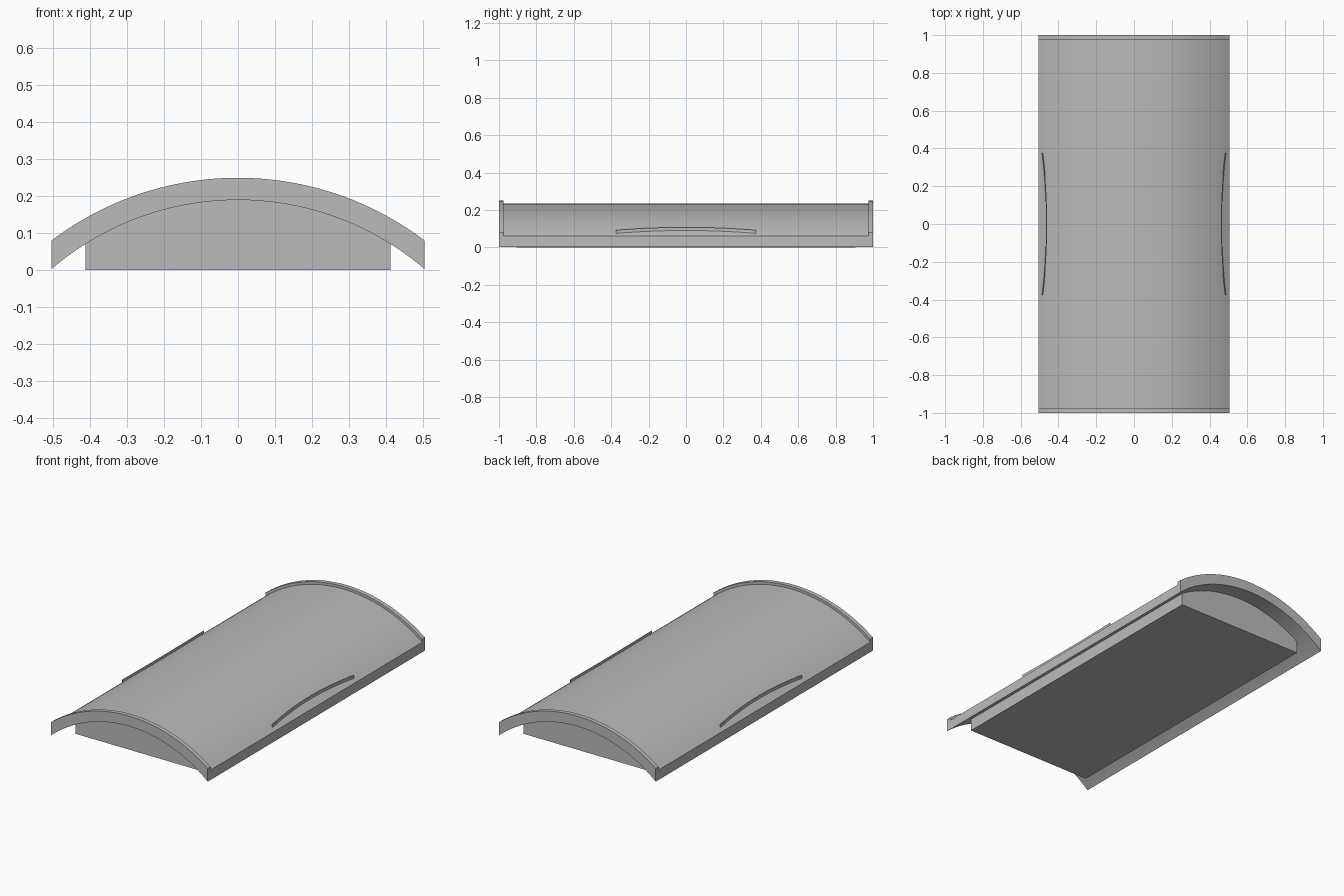
import bpy, bmesh, math

if "Cube" in bpy.data.objects:
    bpy.data.objects.remove(bpy.data.objects["Cube"])

grey = bpy.data.materials.new("plain grey")
grey.use_nodes = True
grey.diffuse_color = (0.5, 0.5, 0.5, 1)
grey.node_tree.nodes["Principled BSDF"].inputs["Base Color"].default_value = (0.5, 0.5, 0.5, 1)

CENTRE_Z = -0.585          # shared axis of all the arcs
INNER, COVER, RIM = 0.775, 0.82, 0.835
HALF_W = 0.505


def arc_z(radius, x):
    return CENTRE_Z + math.sqrt(radius * radius - x * x)


def arc(radius, half, steps=48):
    xs = [half * (2 * i / steps - 1) for i in range(steps + 1)]
    return [(x, arc_z(radius, x)) for x in xs]


def finish(name, bm):
    bmesh.ops.recalc_face_normals(bm, faces=bm.faces)
    mesh = bpy.data.meshes.new(name)
    bm.to_mesh(mesh)
    bm.free()
    obj = bpy.data.objects.new(name, mesh)
    bpy.context.collection.objects.link(obj)
    mesh.materials.append(grey)
    bpy.ops.object.select_all(action="DESELECT")
    obj.select_set(True)
    bpy.context.view_layer.objects.active = obj
    bpy.ops.object.shade_smooth_by_angle(angle=math.radians(30))
    return obj


def loft(name, lower, upper):
    """Closed solid from matching rows of (front, back) point pairs."""
    bm = bmesh.new()
    rings = [[bm.verts.new(p) for p in (*lo, *reversed(up))]
             for lo, up in zip(lower, upper)]
    for a, b in zip(rings, rings[1:]):
        for i in range(4):
            j = (i + 1) % 4
            bm.faces.new((a[i], a[j], b[j], b[i]))
    bm.faces.new(rings[0])
    bm.faces.new(rings[-1])
    return finish(name, bm)


def slab(name, bottom, top, y0, y1):
    """Extrude the band between two x-z outlines along y."""
    def rows(outline):
        return [((x, y0, z), (x, y1, z)) for x, z in outline]
    return loft(name, rows(bottom), rows(top))


# Arched cover with a raised rim at each end
inside = arc(INNER, HALF_W)
slab("arched_cover", inside, arc(COVER, HALF_W), -0.975, 0.975)
slab("front_rim", inside, arc(RIM, HALF_W), -1, -0.975)
slab("back_rim", inside, arc(RIM, HALF_W), 0.975, 1)

# Base block filling the space under the cover
under = arc(INNER, 0.413)
slab("base_block", [(x, 0) for x, z in under], under, -0.905, 0.905)

# Thin curved ridge along each side of the cover
for side, name in ((1, "left_ridge"), (-1, "right_ridge")):
    low, high = [], []
    for i in range(25):
        t = i / 12 - 1
        y = 0.375 * t
        x = 0.465 + 0.022 * t * t
        top = arc_z(RIM - 0.001, x)
        ends = (side * (x - 0.005), side * x)
        low.append(tuple((e, y, top - 0.03) for e in ends))
        high.append(tuple((e, y, top) for e in ends))
    loft(name, low, high)
